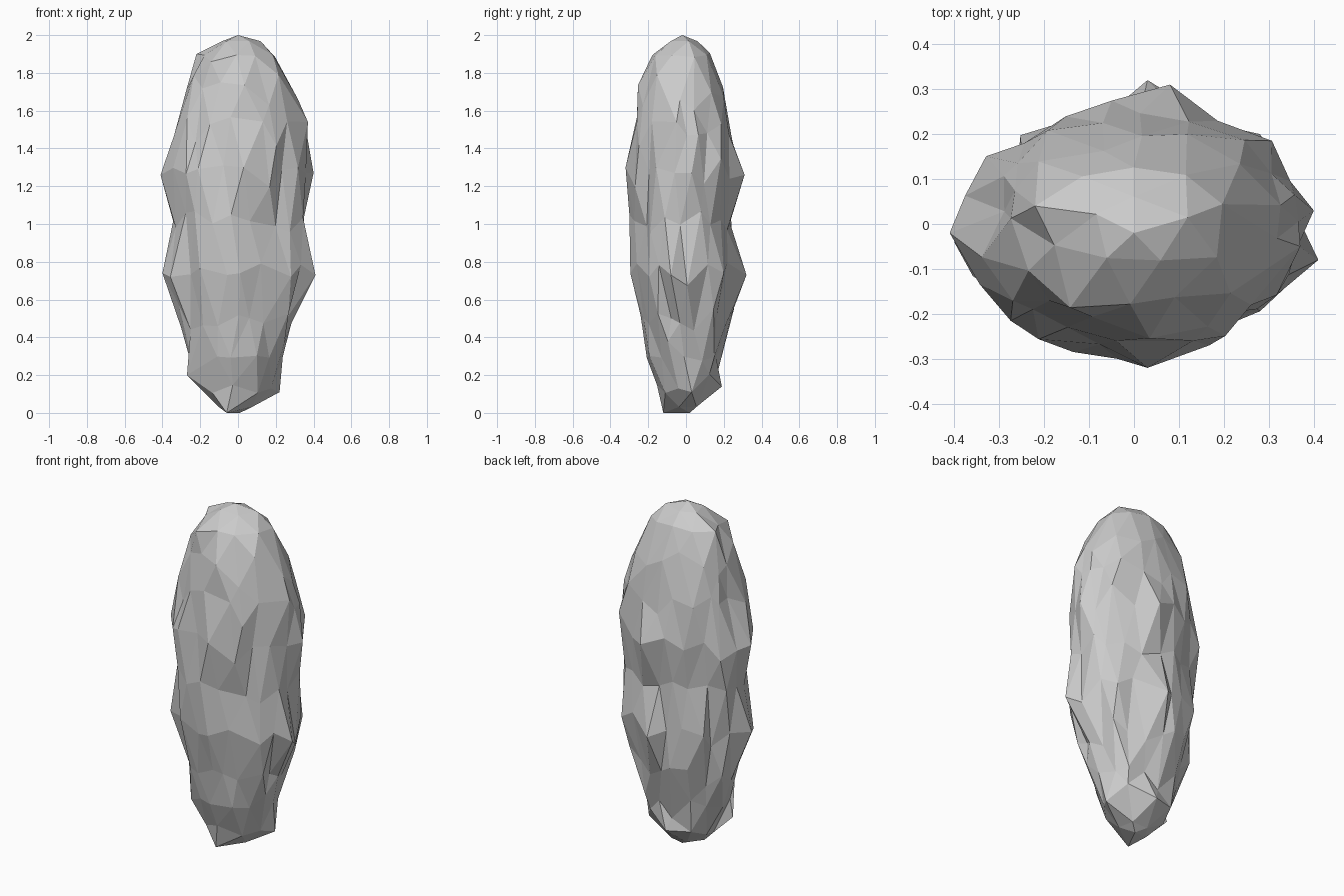
import bpy, bmesh, math, random
from mathutils import Vector, Euler

random.seed(8)

# Outline read by height: z, left, right, front, back half-widths
PROFILE = [
    (0.00, 0.07, 0.03, 0.12, 0.03),
    (0.05, 0.14, 0.12, 0.13, 0.10),
    (0.14, 0.24, 0.22, 0.15, 0.18),
    (0.30, 0.29, 0.26, 0.21, 0.19),
    (0.52, 0.34, 0.32, 0.27, 0.26),
    (0.73, 0.39, 0.40, 0.29, 0.30),
    (1.00, 0.38, 0.39, 0.30, 0.27),
    (1.26, 0.40, 0.40, 0.31, 0.30),
    (1.50, 0.35, 0.38, 0.28, 0.27),
    (1.70, 0.31, 0.32, 0.26, 0.23),
    (1.88, 0.23, 0.22, 0.22, 0.16),
    (1.96, 0.13, 0.15, 0.12, 0.08),
    (2.00, 0.01, 0.01, 0.03, 0.01),
]

# Prominent corners of the rock
CORNERS = [
    (0, -0.02, 2), (-0.06, -0.12, 0), (0.01, 0.02, 0),
    (-0.41, -0.02, 1.26), (0.41, -0.08, 0.73), (0.40, 0.03, 1.27),
    (-0.40, -0.04, 0.74), (0.03, -0.32, 1.30), (0.03, 0.32, 0.73),
    (0.08, 0.31, 1.26), (0.37, -0.05, 1.54), (0.22, 0.03, 0.11),
    (-0.22, 0.04, 1.90), (-0.27, -0.05, 0.20), (0.0, 0.19, 0.14),
]


def widths(z):
    for a, b in zip(PROFILE, PROFILE[1:]):
        if z <= b[0]:
            t = (z - a[0]) / (b[0] - a[0])
            return [p + (q - p) * t for p, q in zip(a[1:], b[1:])]
    return PROFILE[-1][1:]


# Faceted boulder: a coarse icosphere pulled onto the outline and roughened
bm = bmesh.new()
bmesh.ops.create_icosphere(bm, subdivisions=3, radius=1)
tilt = Euler((0, 0, 0.25)).to_matrix()
for v in bm.verts:
    u = tilt @ v.co
    z = 1 + u.z
    if 0.12 < z < 1.88:
        z += random.uniform(-0.07, 0.07)
    z = min(2, max(0, z))
    left, right, front, back = widths(z)
    ang = math.atan2(u.y, u.x) + random.uniform(-0.08, 0.08)
    c, s = math.cos(ang), math.sin(ang)
    # the back left side is flatter than the other three
    flat = 1 - 0.04 * max(0, math.cos(ang - 2.2))
    rough = random.uniform(0.86, 1.02) * flat
    v.co = Vector((c * (right if c > 0 else left) * rough,
                   s * (back if s > 0 else front) * rough, z))

# Pull the nearest free vertex out to each prominent corner
free = set(bm.verts)
for corner in CORNERS:
    target = Vector(corner)
    near = min(free, key=lambda v: (v.co - target).length)
    near.co = target
    free.discard(near)

bmesh.ops.recalc_face_normals(bm, faces=bm.faces)
mesh = bpy.data.meshes.new("standing_rock")
bm.to_mesh(mesh)
bm.free()
rock = bpy.data.objects.new("standing_rock", mesh)
bpy.context.collection.objects.link(rock)
